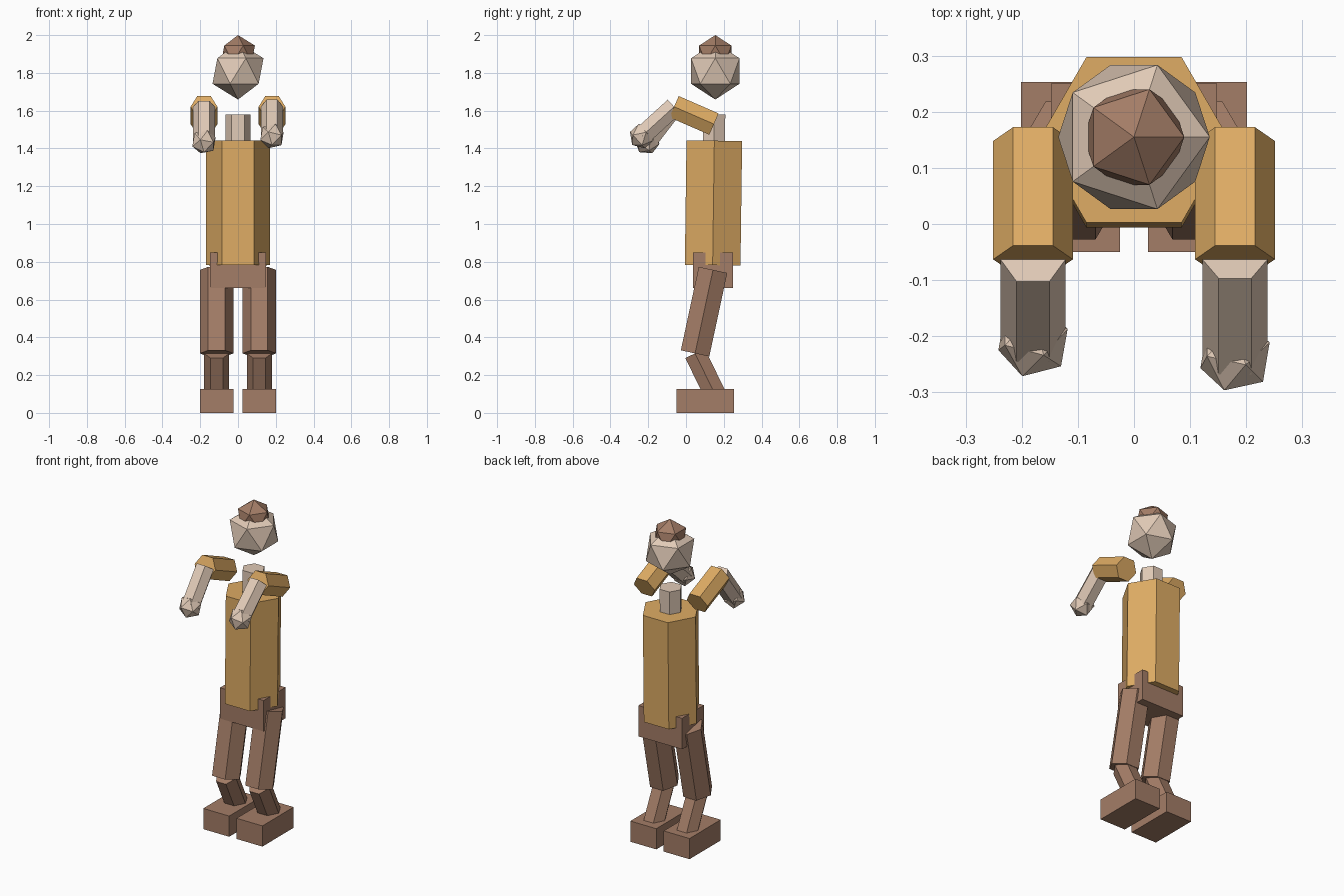
import bpy, bmesh, math
from mathutils import Matrix, Vector

cube = bpy.data.objects.get("Cube")
if cube:
    bpy.data.objects.remove(cube, do_unlink=True)


def material(name, rgb):
    mat = bpy.data.materials.new(name)
    mat.use_nodes = True
    mat.diffuse_color = (*rgb, 1)
    mat.node_tree.nodes["Principled BSDF"].inputs["Base Color"].default_value = (*rgb, 1)
    return mat


BROWN = material("leather_brown", (0.37, 0.205, 0.135))
TAN = material("shirt_tan", (0.73, 0.41, 0.127))
SKIN = material("pale_skin", (0.75, 0.59, 0.47))


def finish(bm, name, mat):
    bmesh.ops.recalc_face_normals(bm, faces=bm.faces)
    mesh = bpy.data.meshes.new(name)
    bm.to_mesh(mesh)
    bm.free()
    mesh.materials.append(mat)
    obj = bpy.data.objects.new(name, mesh)
    bpy.context.collection.objects.link(obj)
    return obj


def tilt(low, high):
    """Rotation about x that points local z from low to high."""
    d = high - low
    return Matrix.Rotation(math.atan2(-d.y, d.z), 4, 'X')


def hex_prism(name, mat, radius, x, low, high):
    """Six-sided prism between two (y, z) points, corners pointing sideways."""
    a, b = Vector((x, *low)), Vector((x, *high))
    bm = bmesh.new()
    turn = Matrix.Rotation(math.pi / 2, 4, 'Z')
    bmesh.ops.create_cone(bm, cap_ends=True, segments=6, radius1=radius, radius2=radius,
                          depth=(b - a).length,
                          matrix=Matrix.Translation((a + b) / 2) @ tilt(a, b) @ turn)
    return finish(bm, name, mat)


def gem(name, mat, radius, centre, rotation=Matrix()):
    """Twenty-sided ball."""
    bm = bmesh.new()
    bmesh.ops.create_icosphere(bm, subdivisions=1, radius=radius,
                               matrix=Matrix.Translation(centre) @ rotation)
    return finish(bm, name, mat)


def box(name, mat, low, high):
    low, high = Vector(low), Vector(high)
    bm = bmesh.new()
    bmesh.ops.create_cube(bm, size=1, matrix=Matrix.Translation((low + high) / 2)
                          @ Matrix.Diagonal((*(high - low), 1)))
    return finish(bm, name, mat)


# Head, hair, neck and trunk
gem("head", SKIN, 0.151, (0, 0.155, 1.81))
gem("hair", BROWN, 0.1, (0, 0.155, 1.9))
hex_prism("neck", SKIN, 0.067, 0, (0.148, 1.40), (0.15, 1.58))
hex_prism("torso", TAN, 0.17, 0, (0.141, 0.782), (0.15, 1.441))
box("pelvis", BROWN, (-0.148, 0.037, 0.66), (0.148, 0.25, 0.85))

# Limbs; the two forearms are bent slightly differently
shoulder, elbow = (0.148, 1.529), (-0.063, 1.621)
hip, knee, ankle = (0.143, 0.757), (0.048, 0.315), (0.16, 0.085)
for side, s, wrist in (("left", 1, (-0.234, 1.465)), ("right", -1, (-0.206, 1.435))):
    x = s * 0.18
    hex_prism(side + "_upper_arm", TAN, 0.071, x, shoulder, elbow)
    hex_prism(side + "_forearm", SKIN, 0.058, x, wrist, elbow)
    hand = Vector((x, *wrist))
    gem(side + "_hand", SKIN, 0.069, hand, tilt(hand, Vector((x, *elbow))))

    x = s * 0.113
    hex_prism(side + "_thigh", BROWN, 0.089, x, knee, hip)
    hex_prism(side + "_shin", BROWN, 0.066, x, ankle, knee)
    box(side + "_foot", BROWN, (x - 0.088, -0.05, 0), (x + 0.088, 0.253, 0.127))
